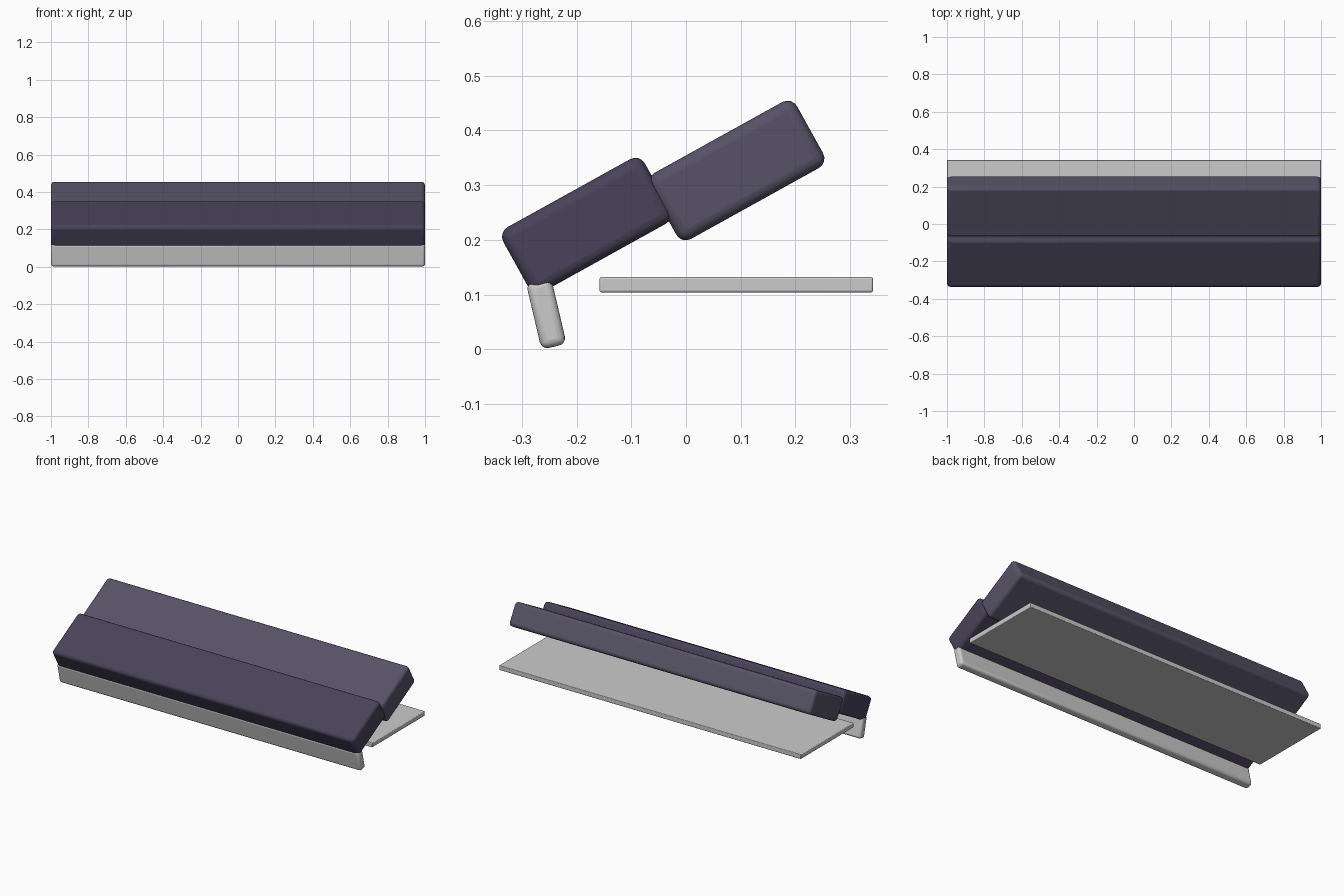
import bpy
from math import radians, sin, cos

if "Cube" in bpy.data.objects:
    bpy.data.objects.remove(bpy.data.objects["Cube"])


def material(name, color):
    m = bpy.data.materials.new(name)
    m.diffuse_color = (*color, 1)
    m.use_nodes = True
    m.node_tree.nodes["Principled BSDF"].inputs["Base Color"].default_value = m.diffuse_color
    return m


def slab(name, y, z, depth, height, tilt, radius, mat=None):
    """Full-width rounded bar, tilted about the x axis."""
    bpy.ops.mesh.primitive_cube_add(size=1, location=(0, y, z))
    ob = bpy.context.object
    ob.name = name
    ob.scale = (2, depth, height)
    bpy.ops.object.transform_apply(location=False, rotation=False, scale=True)
    ob.rotation_euler.x = radians(tilt)
    bev = ob.modifiers.new("rounding", "BEVEL")
    bev.width = radius
    bev.segments = 4
    bpy.ops.object.shade_smooth_by_angle(angle=radians(35))
    if mat:
        ob.data.materials.append(mat)
    return ob


front_purple = material("dark_purple", (0.065, 0.055, 0.10))
back_purple = material("mid_purple", (0.095, 0.085, 0.135))

# Two overlapping bars, placed by centre along (u) and across (v) the tilt
TILT = 29
c, s = cos(radians(TILT)), sin(radians(TILT))
for name, u, v, length, thick, mat in (
        ("front_panel", -0.049, 0.286, 0.296, 0.135, front_purple),
        ("back_panel", 0.2395, 0.241, 0.307, 0.138, back_purple)):
    slab(name, u * c - v * s, u * s + v * c, length, thick, TILT, 0.02, mat)

# Front lip under the front panel
slab("front_lip", -0.2555, 0.0655, 0.047, 0.125, 13.2, 0.014)

# Flat plate behind and below
slab("base_plate", 0.092, 0.118, 0.5, 0.028, 0, 0.004)
